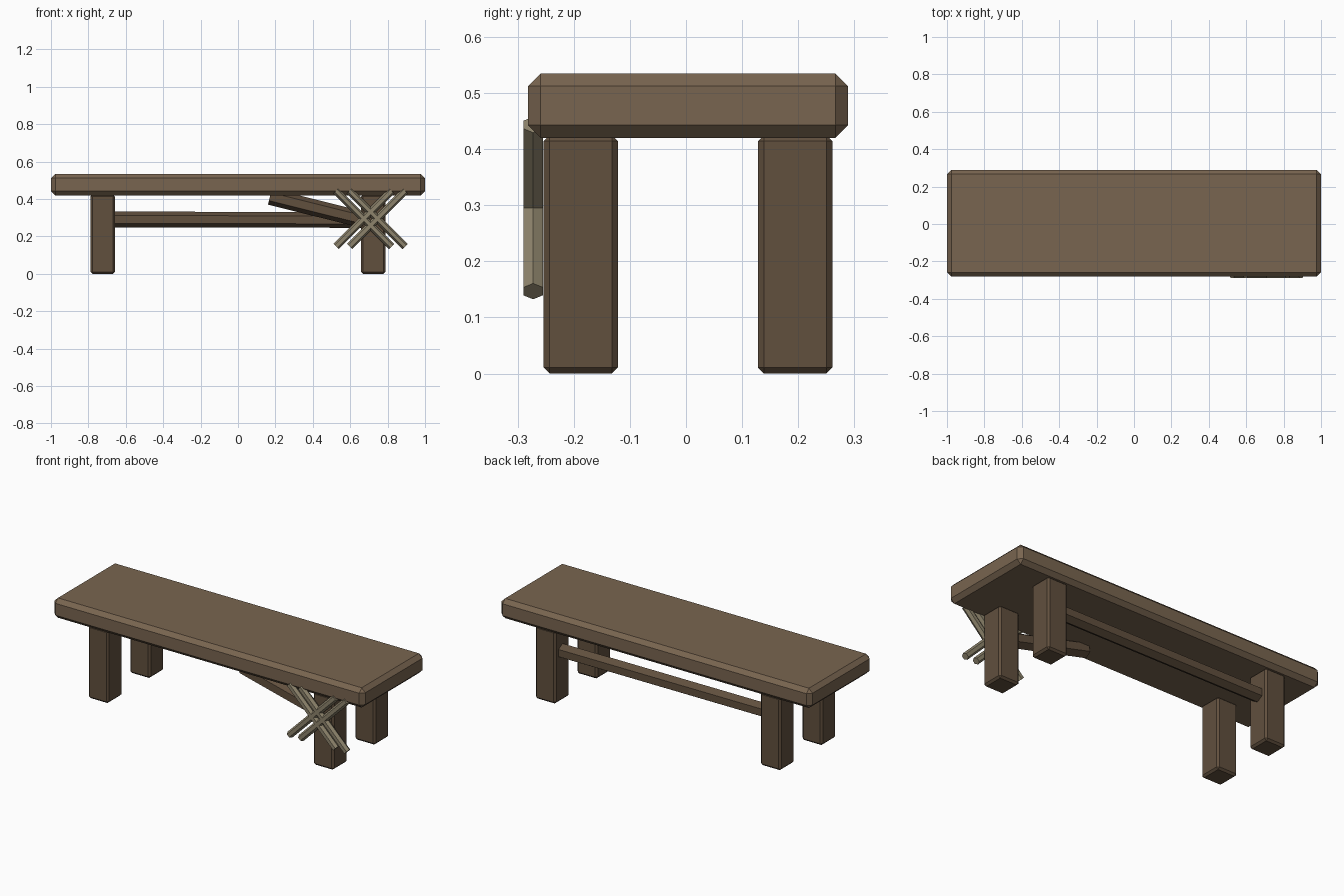
import bpy, bmesh
from math import sin, cos, pi, radians
from mathutils import Vector

if "Cube" in bpy.data.objects:
    bpy.data.objects.remove(bpy.data.objects["Cube"])


def material(name, rgb):
    m = bpy.data.materials.new(name)
    m.diffuse_color = (*rgb, 1)
    m.use_nodes = True
    m.node_tree.nodes["Principled BSDF"].inputs["Base Color"].default_value = m.diffuse_color
    return m


SEAT = material("seat wood", (0.19, 0.13, 0.08))
FRAME = material("frame wood", (0.12, 0.08, 0.048))
ROPE = material("lashing", (0.27, 0.23, 0.15))


def finish(bm, name, mat):
    bmesh.ops.recalc_face_normals(bm, faces=bm.faces)
    me = bpy.data.meshes.new(name)
    bm.to_mesh(me)
    bm.free()
    me.materials.append(mat)
    ob = bpy.data.objects.new(name, me)
    bpy.context.collection.objects.link(ob)
    return ob


def chamfered_box(name, centre, size, chamfer, mat):
    bm = bmesh.new()
    bmesh.ops.create_cube(bm, size=1)
    for v in bm.verts:
        v.co = Vector(centre) + Vector([a * b for a, b in zip(v.co, size)])
    bmesh.ops.bevel(bm, geom=bm.edges[:], offset=chamfer, segments=1,
                    profile=0.5, affect='EDGES')
    return finish(bm, name, mat)


def hex_bar(name, a, b, r, mat):
    """Six-sided bar in an xz plane, with ridges at top and bottom."""
    a, b = Vector(a), Vector(b)
    side = Vector((0, 1, 0))
    up = (b - a).normalized().cross(side)
    bm = bmesh.new()
    rings = [[bm.verts.new(p + r * (cos(i * pi / 3) * up + sin(i * pi / 3) * side))
              for i in range(6)] for p in (a, b)]
    for ring in rings:
        bm.faces.new(ring)
    for i in range(6):
        j = (i + 1) % 6
        bm.faces.new((rings[0][i], rings[0][j], rings[1][j], rings[1][i]))
    return finish(bm, name, mat)


YC = 0.0035  # bench centre line

# Seat plank
chamfered_box("seat", (0, YC, 0.4775), (2, 0.571, 0.115), 0.023, SEAT)

# Four legs
for sx, xn in ((-1, "left"), (1, "right")):
    for sy, yn in ((-1, "front"), (1, "back")):
        chamfered_box(f"{yn}_{xn}_leg", (sx * 0.724, YC + sy * 0.191, 0.2125),
                      (0.131, 0.133, 0.425), 0.011, FRAME)

# Back rail, and the broken front rail leaning up into the seat
hex_bar("back_rail", (-0.70, YC + 0.19, 0.291), (0.70, YC + 0.19, 0.288), 0.042, FRAME)
hex_bar("broken_front_rail", (0.171, YC - 0.19, 0.413), (0.70, YC - 0.19, 0.281), 0.044, FRAME)

# Crossed lashing over the front right leg
h = 0.21 * cos(radians(45))
for s in (-1, 1):
    for k, dx in enumerate((-0.036, 0.036)):
        x = 0.709 + dx
        hex_bar(f"lashing_{'falling' if s < 0 else 'rising'}_{k + 1}",
                (x - h, -0.2725, 0.295 - s * h), (x + h, -0.2725, 0.295 + s * h),
                0.02, ROPE)
